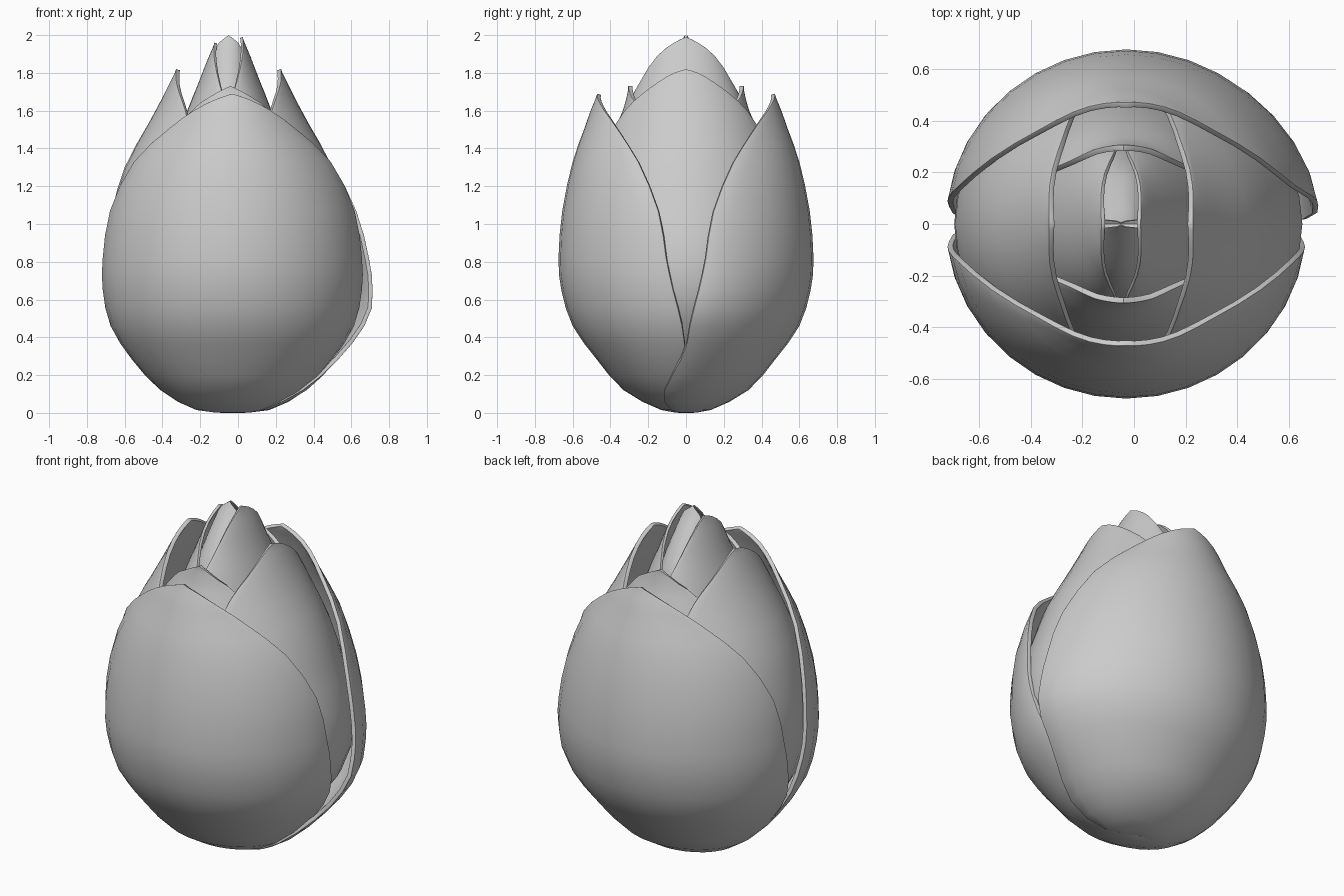
import bpy, bmesh, math
from mathutils import Vector

if "Cube" in bpy.data.objects:
    bpy.data.objects.remove(bpy.data.objects["Cube"])

COLS = 16


def smooth_keys(keys, n=2):
    """Catmull-Rom resampling of the petal rows."""
    out = []
    for i in range(len(keys) - 1):
        p = [Vector(keys[max(0, min(len(keys) - 1, i + k))]) for k in (-1, 0, 1, 2)]
        for j in range(n):
            t = j / n
            out.append(0.5 * (2 * p[1] + (p[2] - p[0]) * t
                              + (2 * p[0] - 5 * p[1] + 4 * p[2] - p[3]) * t ** 2
                              + (3 * p[1] - p[0] - 3 * p[2] + p[3]) * t ** 3))
    out.append(Vector(keys[-1]))
    return out


def petal(name, keys, heading, cx, dz=0.0, thick=0.022, flare=0.0, belly=0.0):
    """Rows are (z, depth, half width, half angle); heading is the facing angle."""
    h = math.radians(heading)
    D = Vector((math.cos(h), math.sin(h), 0))
    L = Vector((-math.sin(h), math.cos(h), 0))
    bm = bmesh.new()
    rows = []
    for z, d, s, ang in smooth_keys(keys):
        d *= 1 + belly * max(0, 1 - abs(z - 0.6) / 0.6)
        row = []
        for c in range(COLS + 1):
            a = math.radians(ang) * (2 * c / COLS - 1)
            w = s
            if a < 0 and flare:
                # one edge bulges and wraps under the opposite petal
                bump = max(0.4 if z < 0.5 else 0, 1 - abs(z - 0.55) / 0.6)
                w *= 1 + flare * bump * math.sin(-a) ** 2
                a *= 1 + 0.4 * max(0, 1 - z / 0.4) ** 2
            dd = d * 1.06 if math.cos(a) < 0 else d
            p = D * dd * math.cos(a) + L * w * math.sin(a)
            row.append(bm.verts.new((p.x + cx, p.y, max(0, z) + dz * max(0, z) / 2)))
        rows.append(row)
    for lo, hi in zip(rows, rows[1:]):
        for c in range(COLS):
            bm.faces.new((lo[c], lo[c + 1], hi[c + 1], hi[c]))
    bmesh.ops.remove_doubles(bm, verts=bm.verts, dist=0.0005)
    me = bpy.data.meshes.new(name)
    bm.to_mesh(me)
    bm.free()
    ob = bpy.data.objects.new(name, me)
    bpy.context.collection.objects.link(ob)
    mod = ob.modifiers.new("thickness", 'SOLIDIFY')
    mod.thickness = thick
    mod.offset = -1
    bev = ob.modifiers.new("soft_lip", 'BEVEL')
    bev.width = thick * 0.4
    bev.segments = 2
    bev.limit_method = 'ANGLE'
    bev.angle_limit = math.radians(50)
    for f in me.polygons:
        f.use_smooth = True
    return ob


# Outer pair, front and back
outer = [(0, 0, 0, 92), (0.015, 0.13, 0.19, 92), (0.12, 0.33, 0.38, 91),
         (0.28, 0.47, 0.53, 90), (0.46, 0.6, 0.645, 88), (0.65, 0.66, 0.69, 84),
         (0.82, 0.675, 0.695, 81), (1.07, 0.655, 0.665, 77), (1.33, 0.6, 0.575, 65),
         (1.5, 0.54, 0.46, 48), (1.6, 0.505, 0.4, 31), (1.66, 0.48, 0.37, 14),
         (1.69, 0.47, 0.35, 0)]
petal("outer_petal_front", outer, -90, -0.03)
petal("outer_petal_back", outer, 90, -0.03, flare=0.1)

# Second pair, left and right
side = [(0.03, 0, 0, 85), (0.1, 0.2, 0.2, 85), (0.25, 0.41, 0.38, 85),
        (0.5, 0.58, 0.5, 85), (0.8, 0.645, 0.58, 84), (1.05, 0.62, 0.57, 81),
        (1.3, 0.55, 0.51, 74), (1.53, 0.425, 0.43, 60), (1.65, 0.36, 0.38, 47),
        (1.75, 0.31, 0.33, 27), (1.8, 0.285, 0.3, 12), (1.82, 0.278, 0.28, 0)]
petal("side_petal_left", side, 180, -0.05)
petal("side_petal_right", side, 0, -0.05, belly=0.13)

# Third pair, front and back
third = [(0.06, 0, 0, 85), (0.3, 0.36, 0.36, 85), (0.6, 0.48, 0.46, 85),
         (1.0, 0.49, 0.47, 80), (1.4, 0.41, 0.39, 66), (1.6, 0.335, 0.3, 43),
         (1.67, 0.315, 0.28, 24), (1.71, 0.307, 0.26, 10), (1.73, 0.306, 0.25, 0)]
petal("inner_petal_front", third, -90, -0.04)
petal("inner_petal_back", third, 90, -0.04)

# Fourth pair, left and right
fourth = [(0.1, 0, 0, 88), (0.35, 0.32, 0.32, 88), (0.7, 0.42, 0.42, 88),
          (1.2, 0.37, 0.4, 88), (1.6, 0.225, 0.31, 86), (1.75, 0.165, 0.25, 74),
          (1.88, 0.115, 0.2, 50), (1.95, 0.085, 0.16, 24), (1.98, 0.075, 0.14, 0)]
petal("top_petal_left", fourth, 180, -0.05, dz=-0.02, thick=0.015)
petal("top_petal_right", fourth, 0, -0.05, dz=0.01, thick=0.015)

# Central closed bud, front and back halves
core = [(0.15, 0, 0, 89), (0.5, 0.3, 0.3, 89), (1.2, 0.33, 0.3, 89),
        (1.6, 0.25, 0.17, 89), (1.75, 0.18, 0.13, 88), (1.88, 0.09, 0.09, 80),
        (1.96, 0.03, 0.06, 60), (2.0, 0.006, 0.03, 0)]
petal("core_petal_front", core, -90, -0.05, thick=0.005)
petal("core_petal_back", core, 90, -0.05, thick=0.005)
